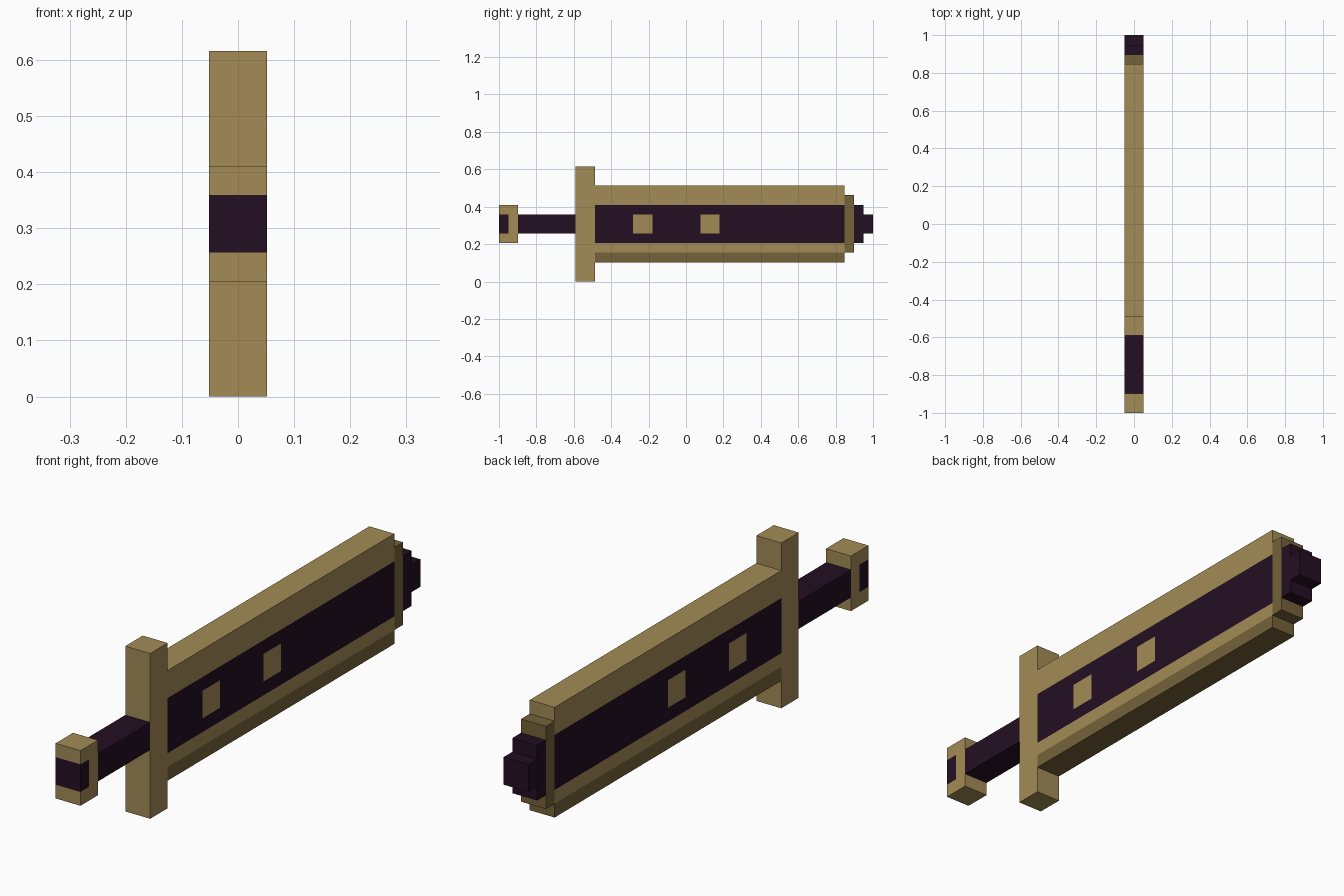
import bpy
import bmesh
from mathutils import Vector

cube = bpy.data.objects.get("Cube")
if cube:
    bpy.data.objects.remove(cube, do_unlink=True)

# The sword sits on a grid of square cells: 39 long, 12 high, 2 thick
CELL = 2 / 39
HALF_LENGTH = 19.5


def make_material(name, color):
    mat = bpy.data.materials.new(name)
    mat.use_nodes = True
    mat.diffuse_color = (*color, 1)
    mat.node_tree.nodes["Principled BSDF"].inputs["Base Color"].default_value = (*color, 1)
    return mat


MATERIALS = [
    make_material("tan", (0.365, 0.258, 0.093)),
    make_material("dark tan", (0.178, 0.122, 0.043)),
    make_material("deep purple", (0.0176, 0.0045, 0.0160)),
]
TAN, DARK, PURPLE = range(3)


def block(name, y_span, z_span, paint, y_cuts=(), z_cuts=()):
    """Box given in cells, cut along grid lines; paint(y, z, normal) picks the colour."""
    size = Vector((2, y_span[1] - y_span[0], z_span[1] - z_span[0]))
    middle = Vector((0, sum(y_span) / 2, sum(z_span) / 2))
    bm = bmesh.new()
    bmesh.ops.create_cube(bm, size=1)
    for v in bm.verts:
        v.co = v.co * size + middle
    for axis, cuts in ((Vector((0, 1, 0)), y_cuts), (Vector((0, 0, 1)), z_cuts)):
        for cut in cuts:
            bmesh.ops.bisect_plane(bm, geom=bm.verts[:] + bm.edges[:] + bm.faces[:],
                                   plane_co=axis * cut, plane_no=axis)
    bm.normal_update()
    for face in bm.faces:
        center = face.calc_center_median()
        face.material_index = paint(center.y, center.z, face.normal)
    for v in bm.verts:
        v.co = (v.co - Vector((0, HALF_LENGTH, 0))) * CELL
    mesh = bpy.data.meshes.new(name)
    bm.to_mesh(mesh)
    bm.free()
    for mat in MATERIALS:
        mesh.materials.append(mat)
    obj = bpy.data.objects.new(name, mesh)
    bpy.context.collection.objects.link(obj)
    return obj


def plain(color):
    return lambda y, z, normal: color


# Pommel with a purple band wrapping its front end
def paint_pommel(y, z, normal):
    return PURPLE if y < 1 and 5 < z < 7 else TAN


# Blade: purple panel with two tan studs on each side, dark lower edge
def paint_blade(y, z, normal):
    if z < 3:
        return DARK
    stud = 5 < z < 7 and (14 < y < 16 or 21 < y < 23)
    if abs(normal.x) > 0.5 and 4 < z < 8 and not stud:
        return PURPLE
    return TAN


block("pommel", (0, 2), (4, 8), paint_pommel, y_cuts=(1,), z_cuts=(5, 7))
block("grip", (2, 8), (5, 7), plain(PURPLE))
block("crossguard", (8, 10), (0, 12), plain(TAN))
block("blade", (10, 36), (2, 10), paint_blade,
      y_cuts=(14, 16, 21, 23), z_cuts=(3, 4, 5, 7, 8))

# Stepped tip
block("tip_collar", (36, 37), (3, 9), plain(DARK))
block("tip_step", (37, 38), (4, 8), plain(PURPLE))
block("tip_point", (38, 39), (5, 7), plain(PURPLE))
